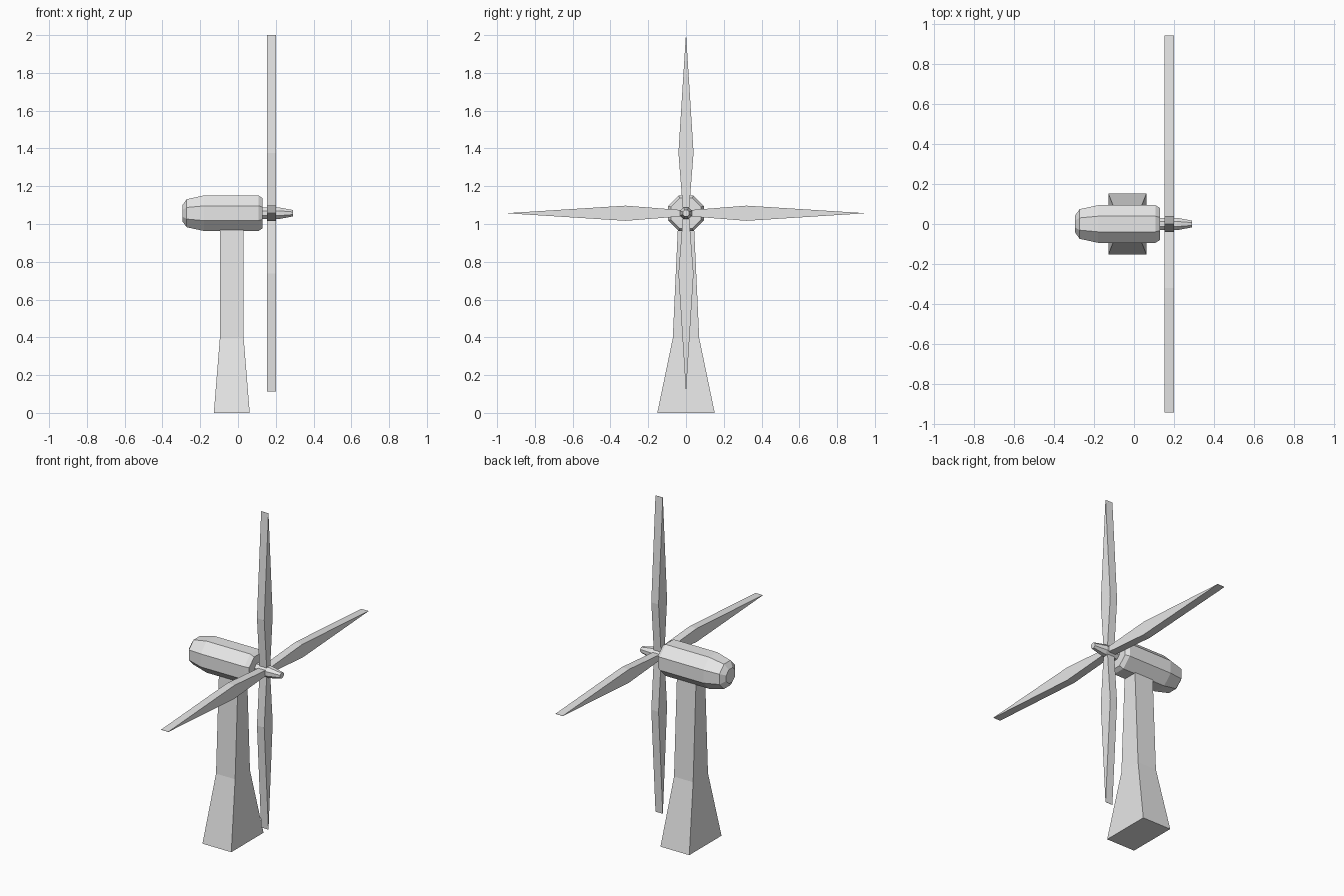
import bpy, bmesh, math
from mathutils import Matrix, Vector

if "Cube" in bpy.data.objects:
    bpy.data.objects.remove(bpy.data.objects["Cube"])

HUB_Z = 1.057

grey = bpy.data.materials.new("light grey")
grey.diffuse_color = (0.8, 0.8, 0.8, 1)
grey.use_nodes = True
grey.node_tree.nodes["Principled BSDF"].inputs["Base Color"].default_value = grey.diffuse_color


def loft(name, rings):
    """Skin a list of equal-length point rings and cap both ends."""
    bm = bmesh.new()
    loops = [[bm.verts.new(p) for p in ring] for ring in rings]
    n = len(loops[0])
    for a, b in zip(loops, loops[1:]):
        for i in range(n):
            j = (i + 1) % n
            bm.faces.new((a[i], a[j], b[j], b[i]))
    bm.faces.new(loops[0])
    bm.faces.new(loops[-1])
    bmesh.ops.recalc_face_normals(bm, faces=bm.faces)
    mesh = bpy.data.meshes.new(name)
    bm.to_mesh(mesh)
    bm.free()
    mesh.materials.append(grey)
    obj = bpy.data.objects.new(name, mesh)
    bpy.context.collection.objects.link(obj)
    return obj


def octagon(x, apothem):
    """Octagon around the rotor axis with flat top and sides."""
    r = apothem / math.cos(math.pi / 8)
    angles = [math.pi / 8 + i * math.pi / 4 for i in range(8)]
    return [(x, r * math.cos(a), HUB_Z + r * math.sin(a)) for a in angles]


def rectangle(z, hx, hy, cx=-0.033):
    return [(cx - hx, -hy, z), (cx + hx, -hy, z), (cx + hx, hy, z), (cx - hx, hy, z)]


# Tower: flared square base, slim upper part
loft("tower", [rectangle(0, 0.095, 0.152),
               rectangle(0.395, 0.063, 0.07),
               rectangle(1.0, 0.063, 0.042)])

# Nacelle: eight-sided body, rounded at the back
loft("nacelle", [octagon(x, a) for x, a in
                 ((-0.295, 0.042), (-0.272, 0.074), (-0.18, 0.094),
                  (0.108, 0.094), (0.13, 0.08))])

# Shaft and tapered nose
loft("hub", [octagon(x, a) for x, a in
             ((0.12, 0.031), (0.215, 0.031), (0.29, 0.017))])

# Four flat blades: radius and half width along the outline
outline = [(0.015, 0.016), (0.32, 0.04), (0.943, 0.0006)]
for k in range(4):
    turn = Matrix.Rotation(k * math.pi / 2, 3, 'X')
    rings = []
    for r, w in outline:
        ring = [(0.153, -w, r), (0.201, -w, r), (0.201, w, r), (0.153, w, r)]
        rings.append([turn @ Vector(p) + Vector((0, 0, HUB_Z)) for p in ring])
    loft(f"blade_{k + 1}", rings)
